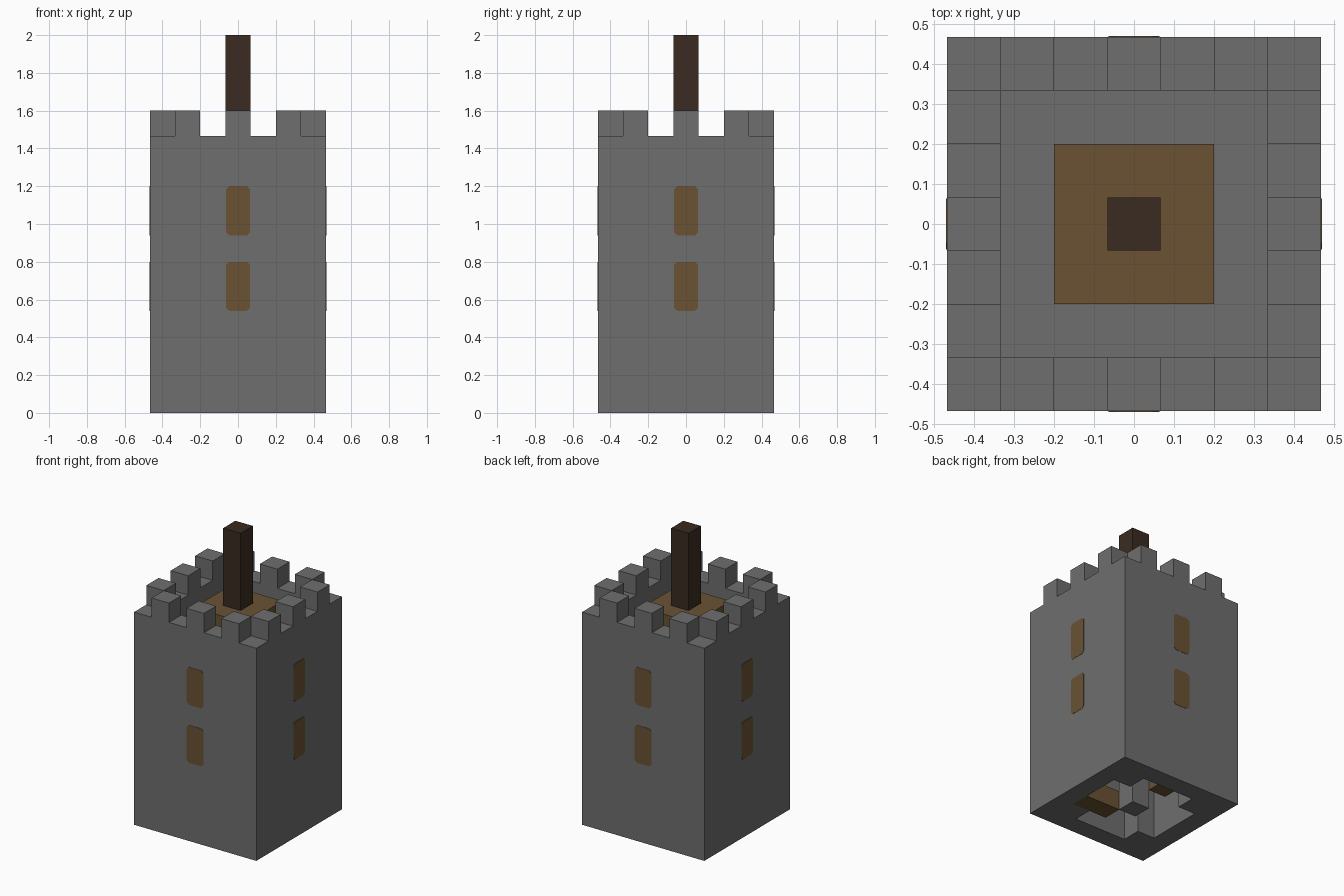
import bpy
import bmesh
import math
from mathutils import Matrix, Vector

if "Cube" in bpy.data.objects:
    bpy.data.objects.remove(bpy.data.objects["Cube"], do_unlink=True)

U = 2 / 15          # one building block
HALF = 3.5          # half the tower width, in blocks


def material(name, rgb):
    mat = bpy.data.materials.new(name)
    mat.use_nodes = True
    mat.diffuse_color = (*rgb, 1)
    mat.node_tree.nodes["Principled BSDF"].inputs["Base Color"].default_value = (*rgb, 1)
    return mat


STONE = material("grey stone", (0.156, 0.156, 0.156))
PLANK = material("brown plank", (0.144, 0.084, 0.034))
LOG = material("dark bark", (0.042, 0.024, 0.015))


def add_object(name, bm, mat):
    mesh = bpy.data.meshes.new(name)
    bm.to_mesh(mesh)
    bm.free()
    mesh.materials.append(mat)
    obj = bpy.data.objects.new(name, mesh)
    bpy.context.collection.objects.link(obj)
    return obj


def box(name, low, high, mat):
    """Box between two corners given in blocks."""
    low, high = Vector(low) * U, Vector(high) * U
    bm = bmesh.new()
    bmesh.ops.create_cube(bm, size=1)
    bmesh.ops.scale(bm, vec=high - low, verts=bm.verts)
    bmesh.ops.translate(bm, vec=(low + high) / 2, verts=bm.verts)
    return add_object(name, bm, mat)


def carve(target, low, high):
    """Cut a box out of the target, then drop the cutter."""
    cutter = box("cutter", low, high, STONE)
    cutter.hide_render = True
    mod = target.modifiers.new("carve", "BOOLEAN")
    mod.operation = "DIFFERENCE"
    mod.solver = "EXACT"
    mod.object = cutter
    graph = bpy.context.evaluated_depsgraph_get()
    mesh = bpy.data.meshes.new_from_object(target.evaluated_get(graph))
    target.modifiers.clear()
    target.data = mesh
    bpy.data.objects.remove(cutter, do_unlink=True)


# Tower body with a sunken roof
tower = box("tower_walls", (-HALF, -HALF, 0), (HALF, HALF, 12), STONE)
carve(tower, (-2.5, -2.5, 10), (2.5, 2.5, 13))

# Battlements: gaps between merlons and low corners
for side in (-1, 1):
    near, far = sorted((side * 0.5, side * 1.5))
    carve(tower, (near, -4, 11), (far, 4, 13))
    carve(tower, (-4, near, 11), (4, far, 13))
    for other in (-1, 1):
        x = sorted((side * 2.5, side * 4))
        y = sorted((other * 2.5, other * 4))
        carve(tower, (x[0], y[0], 11), (x[1], y[1], 13))

# Hollow stair shaft, open below
carve(tower, (-2.5, -1.5, -1), (2.5, 1.5, 9))
carve(tower, (-1.5, -2.5, -1), (1.5, 2.5, 9))
box("stair_pillar", (-0.5, -0.5, 0), (0.5, 0.5, 9), STONE)

# Winding steps around the pillar
for level in range(8):
    turn = 1 if level % 4 < 2 else -1
    if level % 2 == 0:
        corners = (0.5, -1.5), (2.5, -0.5)
    else:
        corners = (-1.5, 0.5), (-0.5, 2.5)
    xs = sorted(turn * c[0] for c in corners)
    ys = sorted(turn * c[1] for c in corners)
    box(f"step_{level + 1}", (xs[0], ys[0], level), (xs[1], ys[1], level + 1), PLANK)

# Plank deck and log mast on the roof
box("roof_deck", (-1.5, -1.5, 10), (1.5, 1.5, 11), PLANK)
box("mast", (-0.5, -0.5, 11), (0.5, 0.5, 15), LOG)


def window(name, angle, z):
    """Thin plate with clipped corners, on the side turned by angle."""
    w, h, c, depth = 0.063, 0.13, 0.016, 0.002
    bm = bmesh.new()
    outline = [(w - c, h), (w, h - c)]
    outline += [(x, -y) for x, y in reversed(outline)]
    outline += [(-x, y) for x, y in reversed(outline)]
    face = bm.faces.new([bm.verts.new((x, -HALF * U, z + y)) for x, y in outline])
    grown = bmesh.ops.extrude_face_region(bm, geom=[face])
    verts = [v for v in grown["geom"] if isinstance(v, bmesh.types.BMVert)]
    bmesh.ops.translate(bm, vec=(0, -depth, 0), verts=verts)
    bmesh.ops.recalc_face_normals(bm, faces=bm.faces)
    bmesh.ops.rotate(bm, verts=bm.verts, matrix=Matrix.Rotation(angle, 3, "Z"))
    add_object(name, bm, PLANK)


# Two windows on each side
for i, side in enumerate(("front", "left", "back", "right")):
    window(f"{side}_lower_window", i * math.pi / 2, 0.67)
    window(f"{side}_upper_window", i * math.pi / 2, 1.07)
